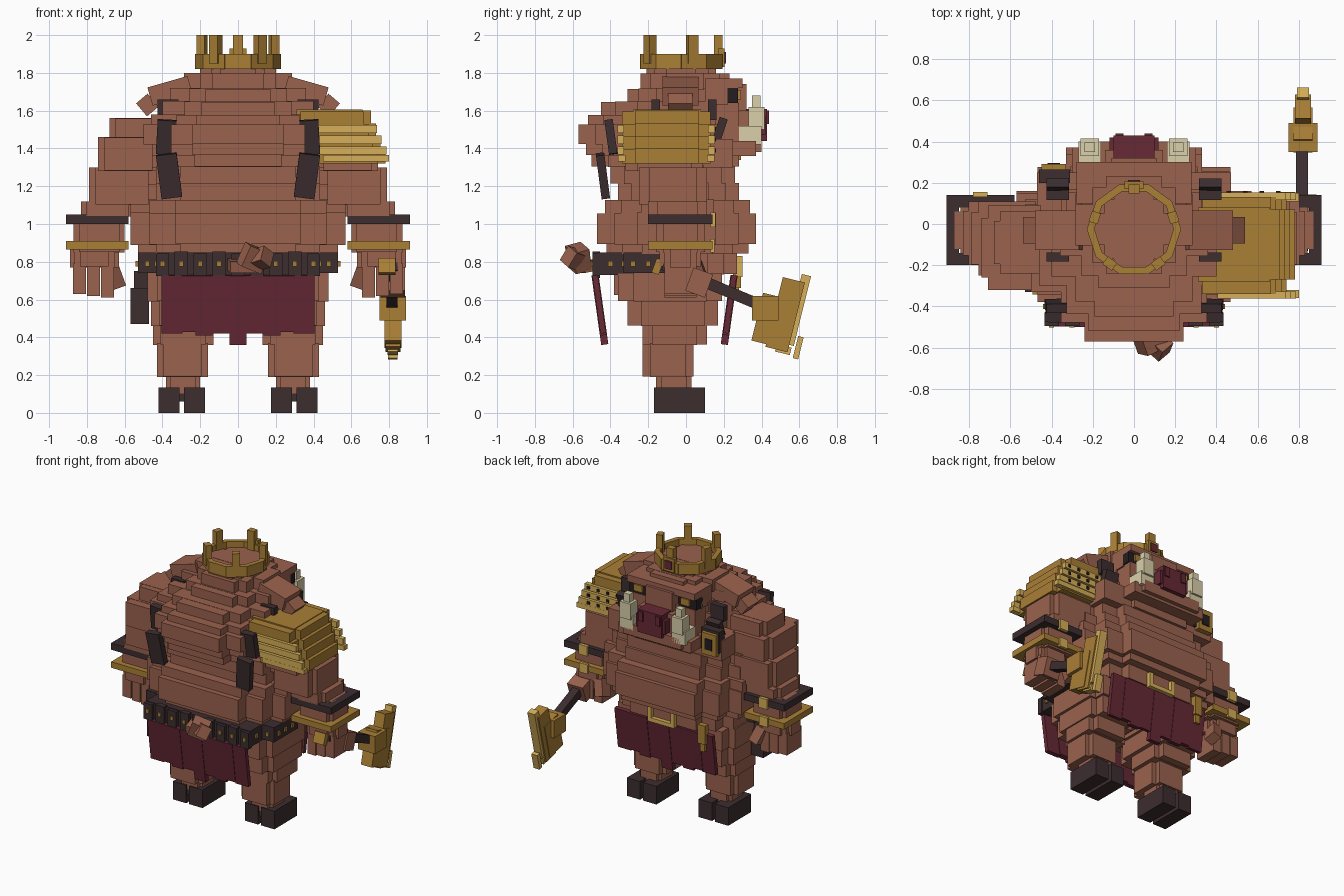
import bpy, bmesh, math
from mathutils import Matrix, Euler, Vector

if "Cube" in bpy.data.objects:
    bpy.data.objects.remove(bpy.data.objects["Cube"])


def material(name, code):
    """Flat material from a display colour code."""
    rgb = [(c / 255 / 12.92 if c < 11 else ((c / 255 + 0.055) / 1.055) ** 2.4)
           for c in bytes.fromhex(code)]
    mat = bpy.data.materials.new(name)
    mat.use_nodes = True
    mat.diffuse_color = (*rgb, 1)
    mat.node_tree.nodes["Principled BSDF"].inputs["Base Color"].default_value = (*rgb, 1)
    return mat


skin = material("brown skin", "9B624E")
leather = material("dark leather", "3C2D2F")
gold = material("aged gold", "AA7F35")
bright = material("bright gold", "D6AF58")
cloth = material("maroon cloth", "672935")
ivory = material("ivory", "DAD0AA")
iron = material("black iron", "241E20")


class Part:
    """Collects boxes into one flat shaded object."""

    def __init__(self, name, mat):
        self.name, self.mat, self.bm = name, mat, bmesh.new()

    def box(self, center, size, rot=(0, 0, 0)):
        turn = Euler([math.radians(a) for a in rot]).to_matrix().to_4x4()
        matrix = Matrix.Translation(center) @ turn @ Matrix.Diagonal((*size, 1))
        bmesh.ops.create_cube(self.bm, size=1, matrix=matrix)
        return self

    def span(self, x, y, z):
        lows, highs = zip(x, y, z)
        return self.box([(a + b) / 2 for a, b in zip(lows, highs)],
                        [abs(b - a) for a, b in zip(lows, highs)])

    def rounded(self, x, y, z, steps=((1, .5), (.82, .78), (.58, 1))):
        """Blocky rounded slab made of crossed boxes."""
        cx, cy, cz = [(a + b) / 2 for a, b in (x, y, z)]
        w, d, h = [abs(b - a) for a, b in (x, y, z)]
        for i, (fx, fy) in enumerate(steps):
            self.box((cx, cy, cz), (w * fx, d * fy, h - i * 0.004))
        return self

    def bar(self, a, b, width, thick):
        """Box between two points, its width kept along x."""
        a, b = Vector(a), Vector(b)
        up = (b - a).normalized()
        back = up.cross(Vector((1, 0, 0))).normalized()
        turn = Matrix((back.cross(up), back, up)).transposed().to_4x4()
        size = Matrix.Diagonal((width, thick, (b - a).length, 1))
        bmesh.ops.create_cube(self.bm, size=1, matrix=Matrix.Translation((a + b) / 2) @ turn @ size)
        return self

    def frame(self, x, y, z, t):
        """Rectangular ring lying flat."""
        for side in x:
            self.span((side, side + (t if side == min(x) else -t)), y, z)
        for side in y:
            self.span(x, (side, side + (t if side == min(y) else -t)), z)
        return self

    def done(self):
        bmesh.ops.recalc_face_normals(self.bm, faces=self.bm.faces)
        mesh = bpy.data.meshes.new(self.name)
        self.bm.to_mesh(mesh)
        self.bm.free()
        mesh.materials.append(self.mat)
        obj = bpy.data.objects.new(self.name, mesh)
        bpy.context.collection.objects.link(obj)


# Torso and head: stacked slabs (bottom, top, half width, y range)
torso = Part("torso", skin)
for z0, z1, hx, y0, y1 in [
        (.62, .75, .42, -.38, .17), (.73, .86, .47, -.36, .27), (.84, .9, .53, -.42, .33),
        (.89, 1.06, .57, -.47, .37), (1.05, 1.13, .57, -.43, .34), (1.12, 1.22, .53, -.36, .28),
        (1.21, 1.31, .53, -.4, .26)]:
    torso.rounded((-hx, hx), (y0, y1), (z0, z1))
hump = ((1, .42), (.71, .78), (.48, 1))
for z0, z1, hx, y0, y1 in [
        (1.3, 1.37, .48, -.5, .28), (1.36, 1.43, .5, -.53, .26), (1.42, 1.53, .5, -.57, .26),
        (1.52, 1.58, .46, -.52, .24), (1.57, 1.65, .4, -.45, .22), (1.64, 1.72, .36, -.31, .22),
        (1.71, 1.8, .285, -.24, .23), (1.79, 1.86, .2, -.21, .16)]:
    torso.rounded((-hx, hx), (y0, y1), (z0, z1), hump)
torso.span((-.47, .47), (.05, .25), (1.3, 1.45)).done()

face = Part("face", skin)
face.span((-.3, .3), (.1, .37), (1.36, 1.44))
face.span((-.24, .24), (.1, .4), (1.38, 1.46))
face.span((-.27, .27), (.1, .28), (1.44, 1.64))
face.span((-.28, .28), (.1, .22), (1.63, 1.74))
face.span((-.28, .28), (.1, .3), (1.72, 1.77))
face.span((-.11, .11), (.1, .32), (1.6, 1.74))
face.span((-.14, .14), (.1, .36), (1.45, 1.6)).done()
snout = Part("snout", cloth).span((-.1, .1), (.3, .43), (1.44, 1.61))
snout.span((-.12, .12), (.34, .42), (1.47, 1.57))
for s in (-1, 1):
    snout.span((s * .05, s * .09), (.42, .44), (1.53, 1.6))
snout.done()

for s, side in ((-1, "right"), (1, "left")):
    # Tusks, eyes and ears
    tusk = Part(side + "_tusk", ivory).span((s * .16, s * .27), (.28, .4), (1.42, 1.52))
    tusk.span((s * .17, s * .26), (.33, .415), (1.5, 1.62))
    tusk.span((s * .19, s * .24), (.35, .395), (1.61, 1.68)).done()
    Part(side + "_eye_socket", iron).span((s * .13, s * .28), (.2, .275), (1.64, 1.72)).done()
    Part(side + "_eye", gold).span((s * .16, s * .23), (.26, .292), (1.66, 1.71)).done()
    ear = Part(side + "_ear", skin)
    ear.box((s * .36, -.03, 1.705), (.22, .19, .1), (0, s * 16, 0))
    ear.box((s * .48, -.03, 1.63), (.08, .13, .09), (0, s * 40, 0)).done()

    # Arms and hands
    arm = Part(side + "_arm", skin)
    for z0, z1, x0, x1, y0, y1 in [
            (1.45, 1.56, .38, .68, -.24, .06), (1.28, 1.46, .42, .74, -.32, .09),
            (1.1, 1.3, .44, .79, -.25, .11), (1.04, 1.12, .55, .83, -.2, .11),
            (.85, 1.05, .6, .87, -.16, .1)]:
        arm.rounded((s * x0, s * x1), (y0, y1), (z0, z1), ((1, .7), (.8, 1)))
    arm.done()
    hand = Part(side + "_hand", skin).rounded((s * .63, s * .89), (-.14, .08), (.77, .87))
    for i in range(3):
        x = s * (.69 + i * .075)
        hand.box((x, -.03, .71), (.068, .17, .2 - .02 * i))
    hand.box((s * .65, .06, .73), (.07, .09, .12), (20, s * 20, 0)).done()

    # Arm bands with buckles
    Part(side + "_upper_band", leather).frame((s * .58, s * .91), (-.2, .14), (1.0, 1.05), .06).done()
    Part(side + "_wrist_band", gold).frame((s * .58, s * .91), (-.2, .14), (.865, .91), .06).done()
    Part(side + "_band_buckles", bright).span((s * .71, s * .78), (.13, .155), (.985, 1.06)) \
        .span((s * .71, s * .78), (.13, .15), (.85, .92)).done()

    # Shoulder straps
    strap = Part(side + "_strap", leather)
    for xa, ya, za, xb, yb, zb in [
            (.35, -.425, 1.14, .38, -.455, 1.37), (.38, -.385, 1.37, .37, -.41, 1.55),
            (.37, -.16, 1.57, .37, -.16, 1.66), (.37, .14, 1.55, .37, .14, 1.66),
            (.37, .14, 1.38, .37, .2, 1.56)]:
        strap.bar((s * xa, ya, za), (s * xb, yb, zb), .11, .045)
    strap.done()

    # Legs and hooves
    leg = Part(side + "_leg", skin)
    for z0, z1, x0, x1, y0, y1 in [
            (.59, .74, .08, .48, -.36, .19), (.46, .6, .1, .46, -.31, .17),
            (.36, .47, .13, .45, -.23, .11), (.19, .37, .16, .43, -.23, .04),
            (.1, .2, .2, .38, -.16, .03)]:
        leg.rounded((s * x0, s * x1), (y0, y1), (z0, z1), ((1, .7), (.75, 1)))
    leg.done()
    hoof = Part(side + "_hoof", leather).span((s * .21, s * .38), (-.16, .05), (.06, .12))
    for x in (.175, .31):
        hoof.span((s * x, s * (x + .11)), (-.17, .1), (0, .135))
    hoof.done()

# Chest buckle on a leather tab
Part("buckle_tab", leather).span((-.46, -.31), (.2, .265), (1.36, 1.52)).done()
Part("strap_buckle", gold).span((-.45, -.33), (.24, .29), (1.34, 1.5)).done()
Part("strap_buckle_core", iron).span((-.42, -.36), (.28, .297), (1.38, 1.46)).done()

# Belt with studs, clasp and pouch
belt = Part("belt", leather).span((-.43, .43), (-.47, -.05), (.73, .85))
belt.span((-.53, .53), (-.33, -.05), (.74, .85))
studs = Part("belt_studs", gold)
for i in range(-4, 5):
    belt.box((i * .1, -.475, .785), (.07, .04, .12 + .02 * (i % 2)))
    studs.box((i * .1, -.497, .79), (.025, .012, .03))
for s in (-1, 1):
    studs.box((s * .48, -.335, .79), (.025, .015, .03))
    studs.box((s * .435, -.4, .79), (.015, .025, .03))
    for y in (-.28, -.2, -.12):
        studs.box((s * .535, y, .79), (.015, .025, .03))
studs.done()
belt.done()
clasp = Part("belt_clasp", bright)
for s in (-1, 1):
    clasp.span((s * .08, s * .11), (.26, .3), (.72, .83))
clasp.span((-.11, .11), (.26, .3), (.72, .75)).done()
Part("belt_pendant", gold).span((-.36, -.3), (.25, .29), (.66, .8)).span((-.35, -.31), (.26, .28), (.6, .68)).done()
Part("pouch", leather).span((-.57, -.47), (-.26, -.1), (.47, .66)).span((-.55, -.48), (-.24, -.12), (.64, .75)).done()

# Cloth panels, longest in the middle
for name, y, tilt in (("front_cloth", -.455, 8), ("back_cloth", .228, -8)):
    panel = Part(name, cloth)
    for x, w, low in ((0, .09, .36), (.09, .1, .42), (.18, .09, .41), (.26, .08, .43), (.35, .11, .42)):
        for s in ((-1, 1) if x else (1,)):
            mid = (.73 + low) / 2
            shift = (mid - .54) * math.tan(math.radians(-tilt))
            panel.box((s * x, y + shift, mid), (w, .03 + .008 * (w < .1), .73 - low), (tilt, 0, 0))
    panel.done()

# Curled tail
tail = Part("tail", skin).box((.02, -.5, .78), (.14, .1, .06), (10, 0, 10))
tail.box((.08, -.57, .82), (.12, .09, .12), (15, 20, 25))
tail.box((.13, -.6, .82), (.08, .07, .09), (-15, 30, 40)).done()

# Crown with points and a front jewel
crown = Part("crown", gold)
for i in range(10):
    a = math.tau * (i + .5) / 10
    crown.box((.2 * math.cos(a), -.025 + .2 * math.sin(a), 1.86), (.035, .14, .08), (0, 0, math.degrees(a)))
for i in range(5):
    a = math.tau * (i / 5 + .25)
    crown.box((.2 * math.cos(a), -.03 + .2 * math.sin(a), 1.925), (.045, .055, .15), (0, 0, math.degrees(a)))
crown.span((-.045, .045), (.17, .205), (1.83, 1.93)).done()
Part("crown_jewel", cloth).span((-.028, .028), (.2, .213), (1.85, 1.91)).done()

# Layered shoulder armour on the left arm
plates = Part("shoulder_plates", gold).span((.31, .66), (-.28, .08), (1.56, 1.605))
slats = Part("shoulder_slats", bright)
rivets = Part("shoulder_rivets", iron)
for i in range(4):
    z, x1 = 1.54 - i * .057, .705 + i * .025
    high = z + .06 - i * .01
    plates.span((.33 + i * .03, x1), (-.27, .07), (z - .05, high))
    plates.span((.33 + i * .03, x1 - .04), (-.34, .13), (z - .05, high - .004))
    if i:
        for y in (-.345, .135):
            slats.box(((.41 + x1) / 2, y, z + .02), (x1 - .4, .035, .044))
        for k in range(4):
            rivets.box((.46 + k * .08, .155, z + .02), (.02, .01, .02))
plates.done()
slats.span((.45, .8), (-.36, -.32), (1.33, 1.365)).span((.45, .8), (.11, .15), (1.33, 1.365)).done()
rivets.done()

# Axe held in the left hand
Part("axe_grip", skin).box((.82, .07, .69), (.13, .11, .13), (-20, 0, 0)).done()
Part("axe_handle", leather).bar((.815, -.12, .785), (.815, .42, .56), .06, .06).done()
Part("axe_pommel", gold).box((.79, -.15, .775), (.09, .04, .08), (-20, 0, 0)).done()
Part("axe_socket", gold).span((.75, .89), (.35, .49), (.49, .62)).done()
Part("axe_blade", gold).box((.82, .455, .49), (.09, .16, .26), (-14, 0, 0)) \
    .box((.82, .525, .52), (.08, .12, .38), (-14, 0, 0)).done()
edge = Part("axe_edge", bright).box((.82, .592, .545), (.06, .05, .38), (-14, 0, 0))
edge.box((.82, .515, .335), (.055, .08, .04), (-14, 0, 0))
edge.box((.82, .594, .345), (.05, .03, .12), (-14, 0, 0)).done()
